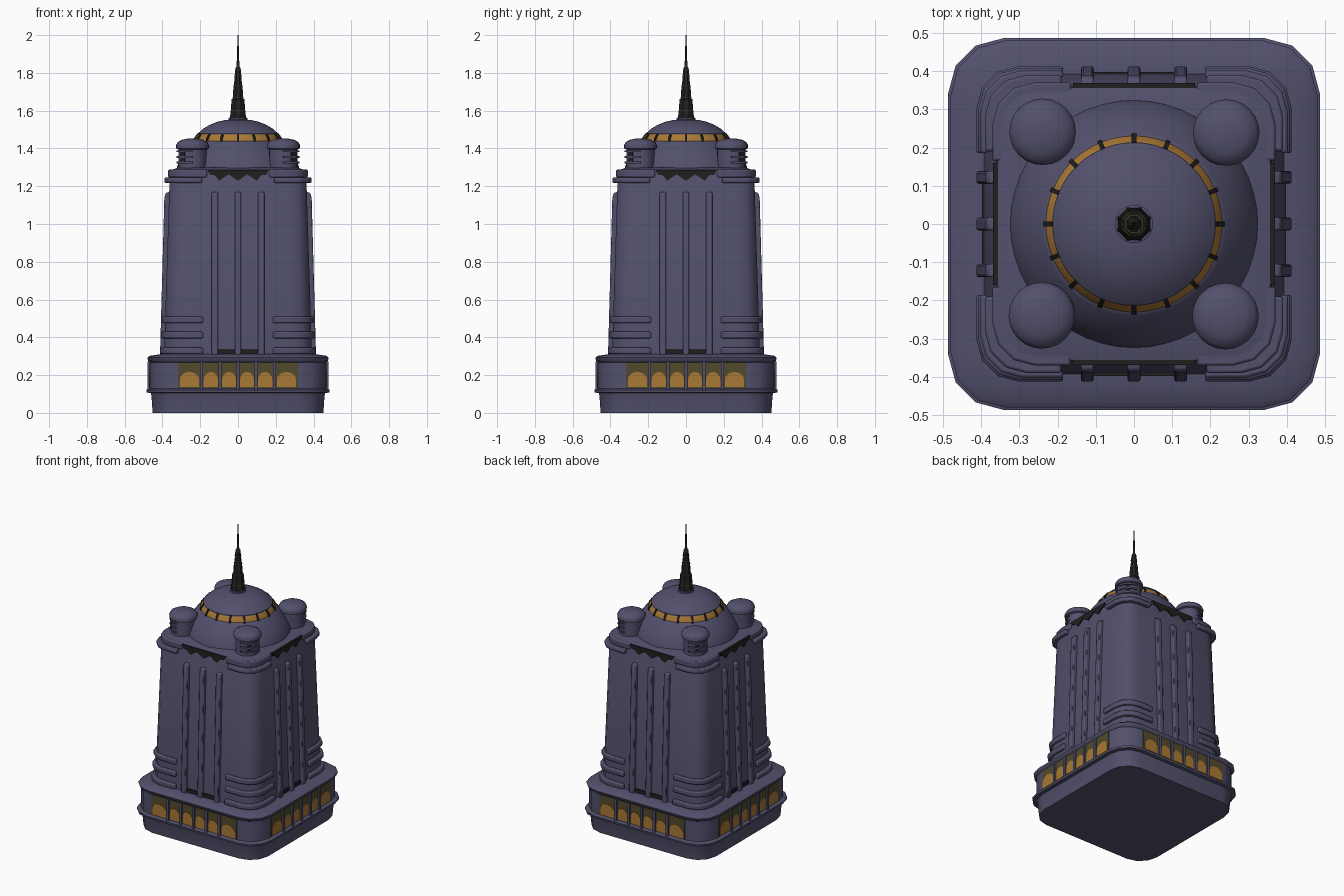
import bpy, bmesh, math
from mathutils import Matrix, Vector

if "Cube" in bpy.data.objects:
    bpy.data.objects.remove(bpy.data.objects["Cube"])


def mat(name, c):
    m = bpy.data.materials.new(name)
    m.diffuse_color = (*c, 1)
    m.use_nodes = True
    m.node_tree.nodes["Principled BSDF"].inputs["Base Color"].default_value = m.diffuse_color
    return m


STONE = mat("slate_blue", (0.086, 0.081, 0.152))
DARK = mat("near_black", (0.014, 0.014, 0.014))
AMBER = mat("amber_glass", (0.40, 0.19, 0.036))
OLIVE = mat("olive_glass", (0.085, 0.067, 0.025))


def finish(bm, name, m, bevel=0):
    bmesh.ops.recalc_face_normals(bm, faces=bm.faces)
    me = bpy.data.meshes.new(name)
    bm.to_mesh(me)
    bm.free()
    ob = bpy.data.objects.new(name, me)
    bpy.context.collection.objects.link(ob)
    me.materials.append(m)
    if bevel:
        b = ob.modifiers.new("bevel", 'BEVEL')
        b.width, b.segments = bevel, 2
    bpy.ops.object.select_all(action='DESELECT')
    ob.select_set(True)
    bpy.context.view_layer.objects.active = ob
    bpy.ops.object.shade_smooth_by_angle(angle=math.radians(38))
    return ob


def loft(bm, rings):
    """Skin closed rings of equal size and cap both ends."""
    vs = [[bm.verts.new(p) for p in r] for r in rings]
    n = len(vs[0])
    for a, b in zip(vs, vs[1:]):
        for i in range(n):
            j = (i + 1) % n
            bm.faces.new((a[i], a[j], b[j], b[i]))
    bm.faces.new(vs[0])
    bm.faces.new(vs[-1])


def rounded(h, r, z, seg=3):
    """Square ring with half width h and corner radius r."""
    pts = []
    for k in range(4):
        a0 = k * math.pi / 2
        c = Vector((h - r, h - r, 0))
        c.rotate(Matrix.Rotation(a0, 3, 'Z').to_euler())
        for i in range(seg + 1):
            a = a0 + i / seg * math.pi / 2
            pts.append((c.x + r * math.cos(a), c.y + r * math.sin(a), z))
    return pts


def lathe(bm, prof, n=32, x=0, y=0, off=0.0):
    loft(bm, [[(x + r * math.cos(2 * math.pi * i / n + off),
                y + r * math.sin(2 * math.pi * i / n + off), z)
               for i in range(n)] for r, z in prof])


def four(bm):
    """Repeat everything in bm on all four sides."""
    geom = bm.verts[:] + bm.edges[:] + bm.faces[:]
    for k in (1, 2, 3):
        d = bmesh.ops.duplicate(bm, geom=geom)["geom"]
        bmesh.ops.rotate(bm, verts=[v for v in d if isinstance(v, bmesh.types.BMVert)],
                         cent=(0, 0, 0), matrix=Matrix.Rotation(k * math.pi / 2, 3, 'Z'))


def plate(bm, outline, y0, y1):
    """Front facing plate from an (x, z) outline."""
    loft(bm, [[(x, -y, z) for x, z in outline] for y in (y0, y1)])


def rect(x0, x1, z0, z1):
    return [(x0, z0), (x1, z0), (x1, z1), (x0, z1)]


# podium with two ledges
bm = bmesh.new()
loft(bm, [rounded(h, r, z) for z, h, r in [
    (0, .452, .13), (.09, .458, .13), (.105, .462, .13), (.108, .484, .145),
    (.122, .486, .145), (.13, .466, .14), (.268, .466, .14), (.276, .476, .145),
    (.292, .480, .145), (.302, .468, .14), (.312, .40, .11)]])
finish(bm, "podium", STONE)

# tapered shaft and sloped roof edge
bm = bmesh.new()
loft(bm, [rounded(h, r, z) for z, h, r in [
    (.30, .392, .10), (1.27, .361, .09), (1.285, .355, .09), (1.30, .31, .09)]])
finish(bm, "tower_shaft", STONE)

# podium windows: olive panes, amber arches, mullions
edges = [-.322, -.192, -.095, 0, .095, .192, .322]
panes, arches, mull = bmesh.new(), bmesh.new(), bmesh.new()
for a, b in zip(edges, edges[1:]):
    plate(panes, rect(a + .004, b - .004, .132, .267), .462, .469)
    c, w = (a + b) / 2, (b - a) * .39
    top = [(c + w * math.cos(t * math.pi / 8), .175 + .042 * math.sin(t * math.pi / 8))
           for t in range(9)]
    plate(arches, [(c - w, .136), (c + w, .136)] + top, .465, .472)
for e in edges[1:-1]:
    plate(mull, rect(e - .008, e + .008, .125, .272), .46, .480)
for b, n, m in ((panes, "window_panes", OLIVE), (arches, "window_arches", AMBER),
                (mull, "window_mullions", STONE)):
    four(b)
    finish(b, n, m)

# vertical fins on each wall
bm = bmesh.new()
for x in (-.122, 0, .122):
    w = .017
    side = [(.36, .305), (.412, .305), (.412, .34), (.390, 1.14), (.382, 1.165), (.345, 1.175)]
    loft(bm, [[(x + s * w, -y, z) for y, z in side] for s in (-1, 1)])
four(bm)
finish(bm, "wall_fins", STONE, .006)

# dark zigzag trim under the roof and dark sill at the foot
bm = bmesh.new()
plate(bm, [(-.16, 1.285), (-.15, 1.262), (-.125, 1.258), (-.098, 1.23), (-.05, 1.262),
           (0, 1.23), (.05, 1.262), (.098, 1.23), (.125, 1.258), (.15, 1.262), (.16, 1.285)],
      .35, .369)
plate(bm, rect(-.105, .105, .305, .338), .38, .398)
four(bm)
finish(bm, "dark_trim", DARK)

# bands wrapped around the corners
bm = bmesh.new()


def corner_band(h, z0, z1, end, r=.11):
    c = h - r
    arc = [(c + r * math.cos(i * math.pi / 6), c + r * math.sin(i * math.pi / 6)) for i in range(4)]
    outer = [(h, end)] + arc + [(end, h)]
    i = h - .06
    k = c + .02
    inner = [(end, i), (k, i), (i, k), (i, end)]
    loft(bm, [[(x, y, z) for x, y in outer + inner] for z in (z0, z1)])


for h, z0, z1, end in [(.412, .312, .345, .185), (.408, .395, .430, .185),
                       (.402, .475, .510, .185), (.390, 1.218, 1.246, .19),
                       (.370, 1.246, 1.288, .165)]:
    corner_band(h, z0, z1, end)
four(bm)
finish(bm, "corner_bands", STONE, .007)

# lower dome skirt
bm = bmesh.new()
lathe(bm, [(.328, 1.27), (.322, 1.305), (.308, 1.34), (.288, 1.375), (.262, 1.41),
           (.24, 1.432), (.232, 1.44), (.20, 1.445)], 48)
finish(bm, "dome_skirt", STONE)

# glowing ring with sixteen ribs
bm = bmesh.new()
lathe(bm, [(.231, 1.438), (.228, 1.45), (.212, 1.474), (.19, 1.476)], 48)
finish(bm, "lantern_ring", AMBER)
bm = bmesh.new()
for k in range(16):
    rot = Matrix.Rotation(k * math.pi / 8, 3, 'Z')
    side = [(.20, 1.437), (.236, 1.437), (.233, 1.454), (.215, 1.480), (.19, 1.480)]
    loft(bm, [[rot @ Vector((x, s * .006, z)) for x, z in side] for s in (-1, 1)])
finish(bm, "lantern_ribs", DARK)

# upper dome
bm = bmesh.new()
lathe(bm, [(.20, 1.468), (.214, 1.473), (.213, 1.479), (.185, 1.504), (.15, 1.525), (.11, 1.541),
           (.07, 1.55), (.05, 1.552), (.05, 1.562), (.03, 1.568)], 48)
finish(bm, "upper_dome", STONE)

# corner turrets with slatted vents
bm, vents = bmesh.new(), bmesh.new()
lathe(bm, [(.074, 1.25), (.074, 1.395), (.086, 1.40), (.087, 1.418), (.078, 1.434),
           (.055, 1.446), (.025, 1.452), (.004, 1.453)], 24, .241, .239)
for z in (1.325, 1.355, 1.385):
    for i in (-1, 0, 1):
        rot = Matrix.Rotation(math.pi / 4 + i * .5, 4, 'Z')
        t = Matrix.Translation((.241, .239, z)) @ rot @ Matrix.Translation((.073, 0, 0))
        bmesh.ops.create_cube(bm, size=1, matrix=t @ Matrix.Diagonal((.018, .042, .010, 1)))
rot = Matrix.Rotation(math.pi / 4, 4, 'Z')
t = Matrix.Translation((.241, .239, 1.355)) @ rot @ Matrix.Translation((.072, 0, 0))
bmesh.ops.create_cube(vents, size=1, matrix=t @ Matrix.Diagonal((.009, .03, .055, 1)))
for b, n, m in ((bm, "corner_turrets", STONE), (vents, "turret_vents", DARK)):
    four(b)
    finish(b, n, m)

# stepped spire with thin rings
bm = bmesh.new()
lathe(bm, [(.047, 1.555), (.043, 1.59), (.041, 1.60), (.037, 1.66), (.030, 1.665), (.026, 1.73),
           (.023, 1.735), (.018, 1.80), (.015, 1.825), (.008, 1.835), (.006, 1.90), (.002, 2.0)],
      8, off=math.pi / 8)
finish(bm, "spire", DARK)
bm = bmesh.new()
for r, z in ((.042, 1.60), (.033, 1.668), (.027, 1.735), (.021, 1.785)):
    lathe(bm, [(r, z - .002), (r, z + .002)], 8, off=math.pi / 8)
finish(bm, "spire_rings", OLIVE)
